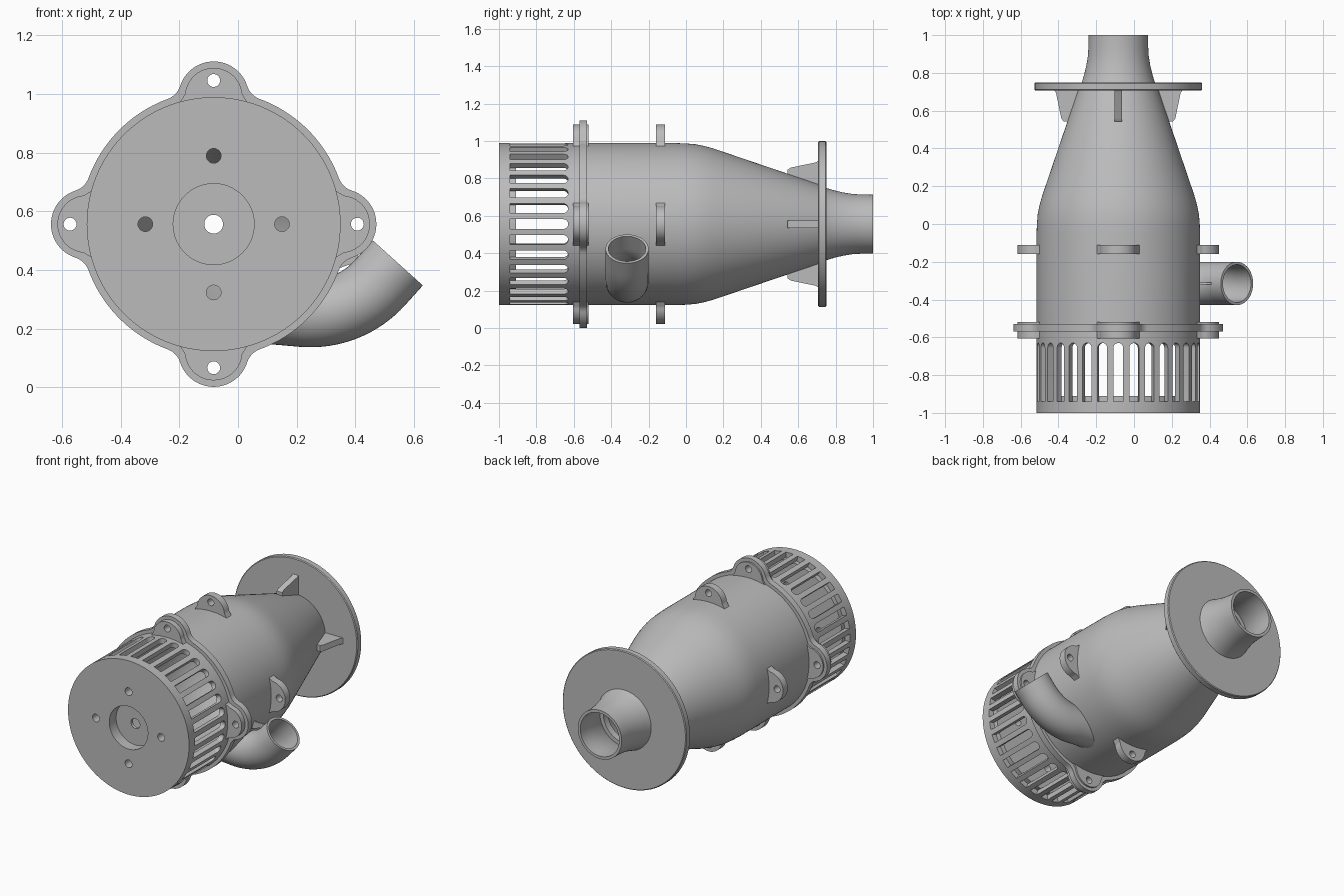
import bpy, bmesh
from math import sin, cos, pi, radians, acos, atan2
from mathutils import Matrix, Vector

if "Cube" in bpy.data.objects:
    bpy.data.objects.remove(bpy.data.objects["Cube"])

AXIS = Vector((-0.083, 0, 0.556))      # the housing axis runs along y
TO_RADIAL = Matrix.Rotation(-pi / 2, 4, 'X')
LUG = 0.435                            # lug centre distance from the axis

grey = bpy.data.materials.new("cast grey")
grey.use_nodes = True
grey.diffuse_color = (0.5, 0.5, 0.5, 1)
grey.node_tree.nodes["Principled BSDF"].inputs["Base Color"].default_value = (0.5, 0.5, 0.5, 1)


def finish(name, bm):
    bmesh.ops.recalc_face_normals(bm, faces=bm.faces)
    me = bpy.data.meshes.new(name)
    bm.to_mesh(me)
    bm.free()
    me.materials.append(grey)
    ob = bpy.data.objects.new(name, me)
    ob.location = AXIS
    bpy.context.scene.collection.objects.link(ob)
    return ob


def bridge(bm, a, b):
    for i in range(len(a)):
        j = (i + 1) % len(a)
        bm.faces.new((a[i], a[j], b[j], b[i]))


def prism(name, outline, y0, y1, count=1, turn=Matrix(), start=0):
    """Extrude an (x, z) outline along y, turn it, repeat it around the axis."""
    bm = bmesh.new()
    for k in range(count):
        m = Matrix.Rotation(start + 2 * pi * k / count, 4, 'Y') @ turn
        a, b = ([bm.verts.new(m @ Vector((x, y, z))) for x, z in outline] for y in (y0, y1))
        bm.faces.new(a)
        bm.faces.new(b)
        bridge(bm, a, b)
    return finish(name, bm)


def lathe(name, profile, n=128):
    """Revolve a closed (radius, y) profile around the axis."""
    bm = bmesh.new()
    rings = [[bm.verts.new((r * cos(2 * pi * k / n), y, r * sin(2 * pi * k / n)))
              for k in range(n)] for r, y in profile]
    for i, ring in enumerate(rings):
        bridge(bm, ring, rings[(i + 1) % len(rings)])
    return finish(name, bm)


def sweep(name, path, radius, extend=0, n=48):
    """Solid round pipe along an (x, z, heading) path."""
    bm = bmesh.new()
    rings = []
    for i, (x, z, h) in enumerate(path):
        e = -extend if i == 0 else extend if i == len(path) - 1 else 0
        c = Vector((x + e * cos(h), -0.315, z + e * sin(h)))
        side = Vector((-sin(h), 0, cos(h)))
        rings.append([bm.verts.new(c + radius * (side * cos(a) + Vector((0, sin(a), 0))))
                      for a in (2 * pi * k / n for k in range(n))])
    for a, b in zip(rings, rings[1:]):
        bridge(bm, a, b)
    bm.faces.new(rings[0])
    bm.faces.new(rings[-1])
    return finish(name, bm)


def arc(cx, cz, r, a0, a1, n):
    return [(cx + r * cos(a0 + (a1 - a0) * i / n), cz + r * sin(a0 + (a1 - a0) * i / n))
            for i in range(n + 1)]


def disc(r, dist=0):
    return arc(0, dist, r, 0, 2 * pi, 64 if r > 0.1 else 24)[:-1]


def cut(ob, *cutters):
    for c in cutters:
        mod = ob.modifiers.new("cut", 'BOOLEAN')
        mod.operation, mod.solver, mod.object = 'DIFFERENCE', 'EXACT', c


def lobed_outline(ring, lobe, fillet):
    """Ring with four round lobes, joined by tangent fillets."""
    d, e = ring + fillet, lobe + fillet
    phi = acos((LUG ** 2 + d * d - e * e) / (2 * LUG * d))
    fx, fz = d * cos(phi), d * sin(phi)
    beta = atan2(fz, fx - LUG)
    half = arc(LUG, 0, lobe, 0, beta, 12)
    half += arc(fx, fz, fillet, beta + pi, phi + pi, 8)[1:]
    half += arc(0, 0, ring, phi, pi / 4, 10)[1:]
    quarter = [(x, -z) for x, z in half[:0:-1]] + half[:-1]
    return [(x * cos(q) - z * sin(q), x * sin(q) + z * cos(q))
            for q in (k * pi / 2 for k in range(4)) for x, z in quarter]


# Helper solids for cutting
cavity = prism("cavity_cutter", disc(0.402), -0.95, 0.1)
lug_holes = prism("lug_hole_cutter", disc(0.022, 0.49), -0.8, 0.1, 4)
screw_holes = prism("screw_hole_cutter", disc(0.025, 0.233), -1.1, -0.8, 4)
slot = [(-0.026, -0.96), (0.026, -0.96)] + arc(0, -0.656, 0.026, 0, pi, 10)
slots = prism("slot_cutter", slot, 0.36, 0.5, 32, TO_RADIAL)

# Tapering housing with the rear nozzle
outer = [(0.433, -0.55), (0.433, -0.05), (0.431, 0), (0.427, 0.05), (0.417, 0.1),
         (0.403, 0.15), (0.386, 0.2), (0.214, 0.706), (0.196, 0.74), (0.181, 0.79),
         (0.169, 0.84), (0.161, 0.89), (0.158, 0.94), (0.157, 1)]
inner = [(r - (0.018 if y > 0.7 else 0.03), y) for r, y in reversed(outer)]
housing = lathe("housing", outer + inner)

# Slotted intake cage and end cap
cage = lathe("intake_cage", [(0.433, -0.94), (0.433, -0.55), (0.4, -0.55), (0.4, -0.94)])
cut(cage, slots)
cap = lathe("end_cap", [(0.032, -0.93), (0.138, -0.93), (0.138, -1), (0.433, -1),
                        (0.433, -0.94), (0.398, -0.94), (0.398, -0.91), (0.032, -0.91)])
cut(cap, screw_holes)

# Lobed joint flange and mounting lugs
flange = prism("joint_flange", lobed_outline(0.455, 0.12, 0.07), -0.57, -0.53)
cut(flange, cavity, lug_holes)
lug = [(0.115, 0.415), (0.1, 0.44)] + arc(0, LUG, 0.098, 0.1, pi - 0.1, 20) \
    + [(-0.1, 0.44), (-0.115, 0.415)]
for name, y0, y1 in (("joint_lugs", -0.605, -0.52), ("rear_lugs", -0.16, -0.112)):
    cut(prism(name, lug, y0, y1, 4), lug_holes)

# Rear mounting disc with its gussets
lathe("mounting_disc", [(0.15, 0.706), (0.438, 0.706), (0.443, 0.711), (0.443, 0.745),
                        (0.438, 0.75), (0.15, 0.75)])
gusset = [(0.2, 0.715), (0.345, 0.715), (0.33, 0.695), (0.302, 0.56), (0.29, 0.543), (0.255, 0.543)]
prism("gussets", gusset, -0.02, 0.02, 4, TO_RADIAL)

# Outlet elbow leaving the lower left side
h0, h1, bend = radians(-5), radians(48), 0.32
x, z = 0.088, -0.285
path = [(x, z, h0)]
x, z = x + 0.215 * cos(h0), z + 0.215 * sin(h0)
for i in range(17):
    h = h0 + (h1 - h0) * i / 16
    path.append((x + bend * (sin(h) - sin(h0)), z + bend * (cos(h0) - cos(h)), h))
x, z, h = path[-1]
path.append((x + 0.09 * cos(h), z + 0.09 * sin(h), h))
elbow = sweep("outlet_elbow", path, 0.115)
bore = sweep("bore_cutter", path, 0.1, 0.02)
cut(elbow, bore, cavity)
cut(housing, bore)
prism("elbow_rib", [(0.4, -0.16), (0.418, -0.106), (0.493, -0.106), (0.5, -0.125)], -0.32, -0.31)

# Apply the cuts, drop the cutters, smooth the round surfaces
bpy.context.view_layer.update()
deps = bpy.context.evaluated_depsgraph_get()
parts = [o for o in bpy.context.scene.objects
         if o.type == 'MESH' and not o.name.endswith("_cutter")]
baked = [bpy.data.meshes.new_from_object(o.evaluated_get(deps)) for o in parts]
for ob, me in zip(parts, baked):
    ob.modifiers.clear()
    ob.data = me
    me.shade_smooth()
    me.set_sharp_from_angle(angle=radians(32))
for c in (cavity, lug_holes, screw_holes, slots, bore):
    bpy.data.objects.remove(c)
